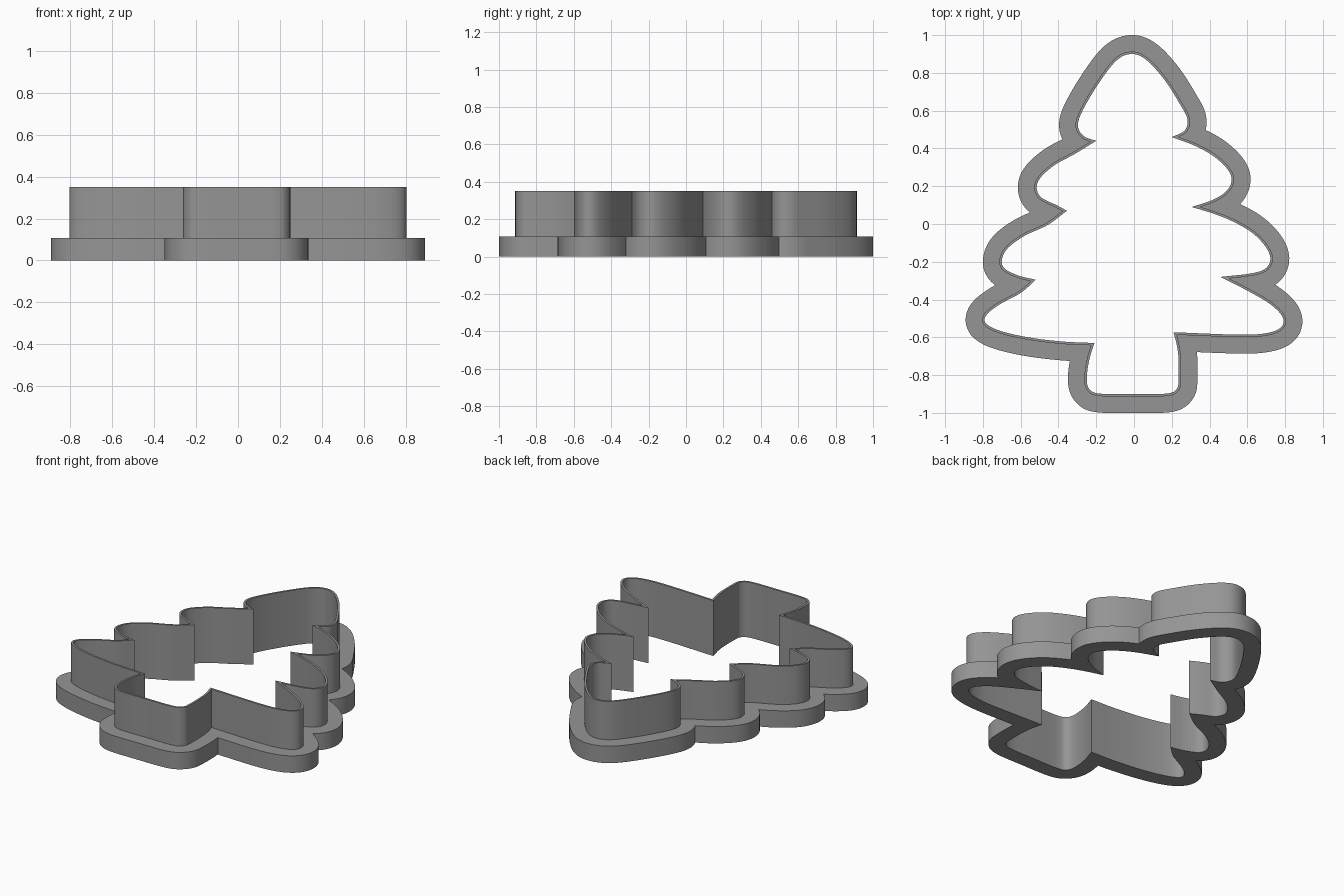
import bpy
import bmesh
import math
from mathutils import Vector
from mathutils.geometry import intersect_line_line_2d

if "Cube" in bpy.data.objects:
    bpy.data.objects.remove(bpy.data.objects["Cube"])

WALL, FLANGE = 0.013, 0.10      # outward offsets from the inner outline
BASE_H, TOP_H = 0.107, 0.35

# Inner tree outline, clockwise: one smooth span per bough, each starting at a sharp notch
SPANS = [
    # tip of the tree
    [(-.20, .44), (-.265, .465), (-.297, .52), (-.27, .605), (-.18, .755), (-.09, .868), (-.01, .90),
     (.066, .868), (.16, .765), (.24, .64), (.283, .555), (.268, .495)],
    # right boughs
    [(.20, .46), (.32, .415), (.42, .36), (.495, .29), (.517, .23), (.485, .17), (.41, .125)],
    [(.305, .09), (.42, .055), (.53, .01), (.63, -.05), (.70, -.125), (.722, -.19), (.69, -.24), (.61, -.263)],
    [(.458, -.28), (.585, -.345), (.715, -.42), (.785, -.49), (.78, -.545), (.705, -.577), (.56, -.586)],
    # trunk
    [(.21, -.573), (.233, -.68), (.236, -.82), (.225, -.875), (.17, -.898), (0, -.90), (-.18, -.898),
     (-.235, -.875), (-.25, -.82), (-.237, -.72)],
    # left boughs
    [(-.21, -.63), (-.38, -.622), (-.56, -.60), (-.71, -.565), (-.785, -.525), (-.78, -.48), (-.71, -.425),
     (-.60, -.365)],
    [(-.52, -.295), (-.605, -.275), (-.68, -.24), (-.70, -.195), (-.67, -.13), (-.58, -.063), (-.457, -.005)],
    [(-.355, .07), (-.41, .10), (-.49, .14), (-.515, .19), (-.495, .245), (-.42, .312), (-.315, .37)],
]


def smooth_span(points, steps=8):
    """Catmull-Rom curve through the points."""
    p = [Vector(q) for q in points]
    p = [2 * p[0] - p[1]] + p + [2 * p[-1] - p[-2]]
    out = []
    for a, b, c, d in zip(p, p[1:], p[2:], p[3:]):
        for k in range(steps):
            t = k / steps
            out.append(0.5 * (2 * b + (c - a) * t + (2 * a - 5 * b + 4 * c - d) * t ** 2
                              + (3 * b - a - 3 * c + d) * t ** 3))
    return out + [p[-2]]


def shifted(line, dist):
    """Parallel copy of an open line on its outer side."""
    out = []
    for i, p in enumerate(line):
        d = (line[min(i + 1, len(line) - 1)] - line[max(i - 1, 0)]).normalized()
        out.append(p + Vector((-d.y, d.x)) * dist)
    return out


def crossing(a, b):
    """Where the end half of a meets the start half of b."""
    for i in range(len(a) // 2, len(a) - 1):
        for j in range(len(b) // 2, -1, -1):
            hit = intersect_line_line_2d(a[i], a[i + 1], b[j], b[j + 1])
            if hit:
                return i, j, hit
    return len(a) - 2, 0, (a[-1] + b[0]) / 2


def outline(dist):
    """Closed outline, offset outward and trimmed at every notch."""
    lines = [shifted(s, dist) for s in spans]
    n = len(lines)
    cuts = [crossing(lines[i], lines[(i + 1) % n]) for i in range(n)]
    loop = []
    for i, line in enumerate(lines):
        loop += line[cuts[i - 1][1] + 1:cuts[i][0] + 1] + [cuts[i][2]]
    return loop


def ring(name, outer, inner, z0, z1):
    """Solid ring between two outlines."""
    curve = bpy.data.curves.new(name, 'CURVE')
    curve.dimensions, curve.fill_mode = '2D', 'BOTH'
    curve.extrude = (z1 - z0) / 2
    for loop in (outer, inner):
        spline = curve.splines.new('POLY')
        spline.points.add(len(loop) - 1)
        for pt, co in zip(spline.points, loop):
            pt.co = (co[0], co[1], 0, 1)
        spline.use_cyclic_u = True
    ob = bpy.data.objects.new(name, curve)
    bpy.context.collection.objects.link(ob)
    bpy.ops.object.select_all(action='DESELECT')
    ob.select_set(True)
    bpy.context.view_layer.objects.active = ob
    bpy.ops.object.convert(target='MESH')
    ob = bpy.context.object
    ob.name = name
    bm = bmesh.new()
    bm.from_mesh(ob.data)
    bmesh.ops.remove_doubles(bm, verts=bm.verts, dist=0.0002)
    bmesh.ops.translate(bm, verts=bm.verts, vec=(0, 0, (z0 + z1) / 2))
    bmesh.ops.recalc_face_normals(bm, faces=bm.faces)
    bm.to_mesh(ob.data)
    bm.free()
    ob.data.materials.clear()
    ob.data.materials.append(grey)
    bpy.ops.object.shade_smooth_by_angle(angle=math.radians(30))


grey = bpy.data.materials.new("grey_plastic")
grey.diffuse_color = (0.3, 0.3, 0.3, 1)
grey.use_nodes = True
grey.node_tree.nodes["Principled BSDF"].inputs["Base Color"].default_value = grey.diffuse_color

spans = [smooth_span(s + [SPANS[(i + 1) % len(SPANS)][0]]) for i, s in enumerate(SPANS)]
inner_edge = [p for s in spans for p in s[:-1]]
wall_edge = outline(WALL)

# Wide grip at the bottom, thin cutting wall above
ring("grip_flange", outline(FLANGE), inner_edge, 0, BASE_H)
ring("cutting_wall", wall_edge, inner_edge, BASE_H, TOP_H)
